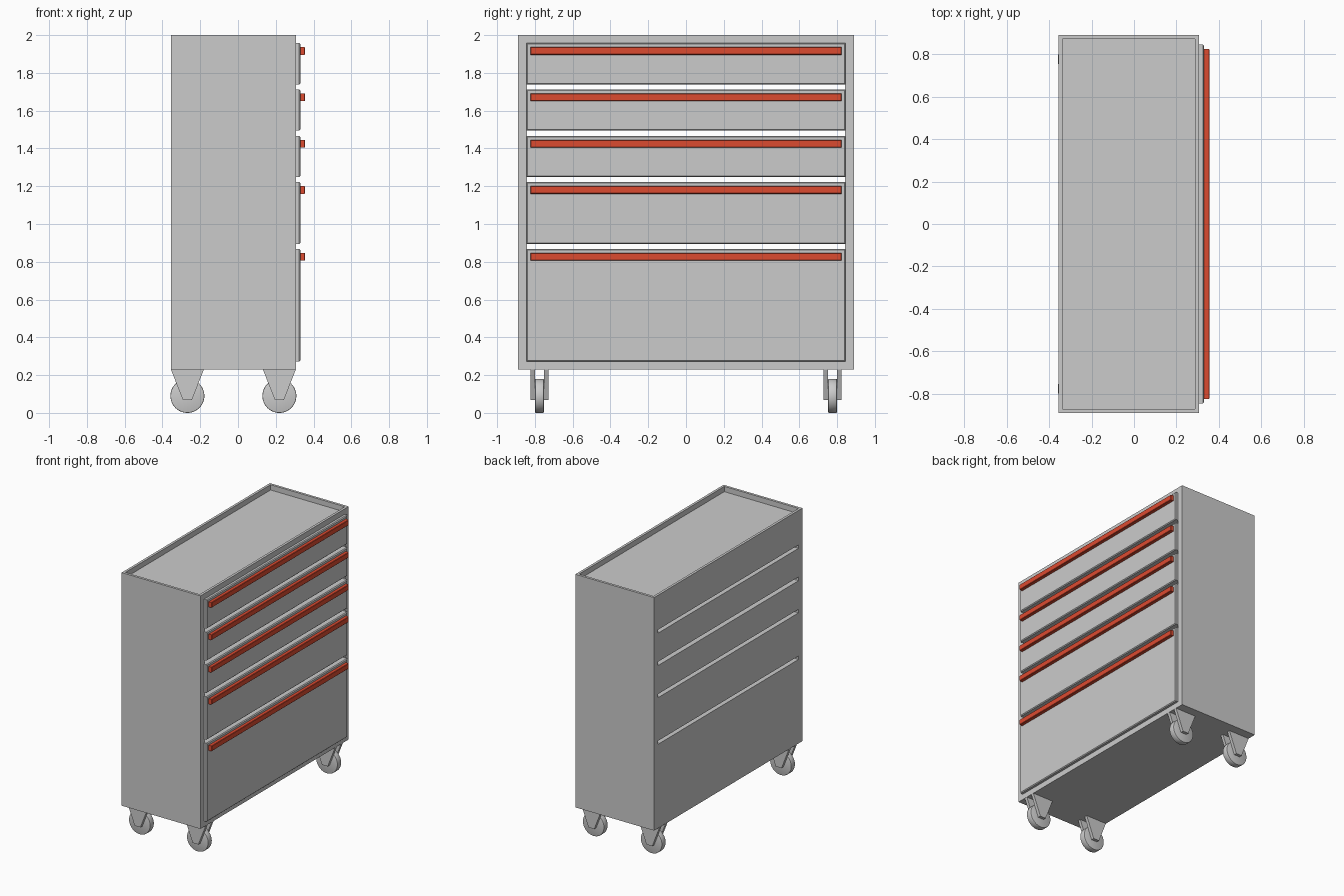
import bpy, bmesh, math
from mathutils import Matrix, Vector

if "Cube" in bpy.data.objects:
    bpy.data.objects.remove(bpy.data.objects["Cube"])

red = bpy.data.materials.new("red")
red.diffuse_color = (0.72, 0.07, 0.03, 1)
red.use_nodes = True
red.node_tree.nodes["Principled BSDF"].inputs["Base Color"].default_value = red.diffuse_color


def make_object(name, bm, mat=None):
    bmesh.ops.recalc_face_normals(bm, faces=bm.faces)
    me = bpy.data.meshes.new(name)
    bm.to_mesh(me)
    bm.free()
    ob = bpy.data.objects.new(name, me)
    bpy.context.collection.objects.link(ob)
    if mat:
        me.materials.append(mat)
    return ob


def box(name, x, y, z, mat=None, bevel=0):
    bm = bmesh.new()
    size = Vector((x[1] - x[0], y[1] - y[0], z[1] - z[0]))
    mid = Vector((x[0] + x[1], y[0] + y[1], z[0] + z[1])) / 2
    bmesh.ops.create_cube(bm, size=1, matrix=Matrix.Translation(mid) @ Matrix.Diagonal((*size, 1)))
    if bevel:
        # chamfer only the front rim, away from the cabinet
        edges = [e for e in bm.edges if all(v.co.x > mid.x for v in e.verts)]
        bmesh.ops.bevel(bm, geom=edges, offset=bevel, segments=1, affect='EDGES')
    return make_object(name, bm, mat)


def cylinder_y(name, centre, radius, width, bevel=0):
    bm = bmesh.new()
    bmesh.ops.create_cone(bm, cap_ends=True, segments=48, radius1=radius, radius2=radius, depth=width,
                          matrix=Matrix.Translation(centre) @ Matrix.Rotation(math.pi / 2, 4, 'X'))
    if bevel:
        rim = [e for e in bm.edges if any(len(f.verts) > 4 for f in e.link_faces)]
        bmesh.ops.bevel(bm, geom=rim, offset=bevel, segments=2, profile=0.5, affect='EDGES')
    ob = make_object(name, bm)
    bpy.context.view_layer.objects.active = ob
    ob.select_set(True)
    bpy.ops.object.shade_smooth_by_angle(angle=math.radians(35))
    ob.select_set(False)
    return ob


def fork_plate(name, cx, y0, y1):
    profile = [(-0.088, 0.232), (0.088, 0.232), (0.024, 0.069), (-0.024, 0.069)]
    bm = bmesh.new()
    face = bm.faces.new([bm.verts.new((cx + px, y0, pz)) for px, pz in profile])
    ext = bmesh.ops.extrude_face_region(bm, geom=[face])
    bmesh.ops.translate(bm, vec=(0, y1 - y0, 0),
                        verts=[g for g in ext['geom'] if isinstance(g, bmesh.types.BMVert)])
    return make_object(name, bm)


# Drawer fronts (bottom, top), from the top down
drawers = [(1.738, 1.958), (1.495, 1.712), (1.249, 1.466), (0.894, 1.222), (0.272, 0.868)]

# Cabinet with a recessed top tray and open slots between drawers
cabinet = box("cabinet_body", (-0.355, 0.307), (-0.89, 0.89), (0.23, 2.0))
cutters = [box("tray_cutter", (-0.336, 0.288), (-0.871, 0.871), (1.96, 2.1))]
for upper, lower in zip(drawers, drawers[1:]):
    cutters.append(box("slot_cutter", (-0.5, 0.5), (-0.843, 0.843), (lower[1], upper[0])))
for c in cutters:
    c.hide_render = True
    mod = cabinet.modifiers.new("cut", 'BOOLEAN')
    mod.operation = 'DIFFERENCE'
    mod.solver = 'EXACT'
    mod.object = c
bpy.context.view_layer.objects.active = cabinet
for mod in list(cabinet.modifiers):
    bpy.ops.object.modifier_apply(modifier=mod.name)
for c in cutters:
    bpy.data.objects.remove(c)

# Drawer fronts and red handles
for i, (z0, z1) in enumerate(drawers, 1):
    box(f"drawer_front_{i}", (0.30, 0.33), (-0.845, 0.845), (z0, z1), bevel=0.006)
    box(f"drawer_handle_{i}", (0.328, 0.355), (-0.823, 0.823), (z1 - 0.062, z1 - 0.021), red, bevel=0.003)

# Casters
for xn, cx in (("back", -0.268), ("front", 0.219)):
    for yn, cy in (("left", -0.776), ("right", 0.776)):
        tag = f"{xn}_{yn}"
        cylinder_y(f"wheel_{tag}", (cx, cy, 0.09), 0.09, 0.047, bevel=0.005)
        cylinder_y(f"axle_{tag}", (cx, cy, 0.09), 0.015, 0.08)
        fork_plate(f"fork_outer_{tag}", cx, cy - 0.047, cy - 0.024)
        fork_plate(f"fork_inner_{tag}", cx, cy + 0.024, cy + 0.047)
